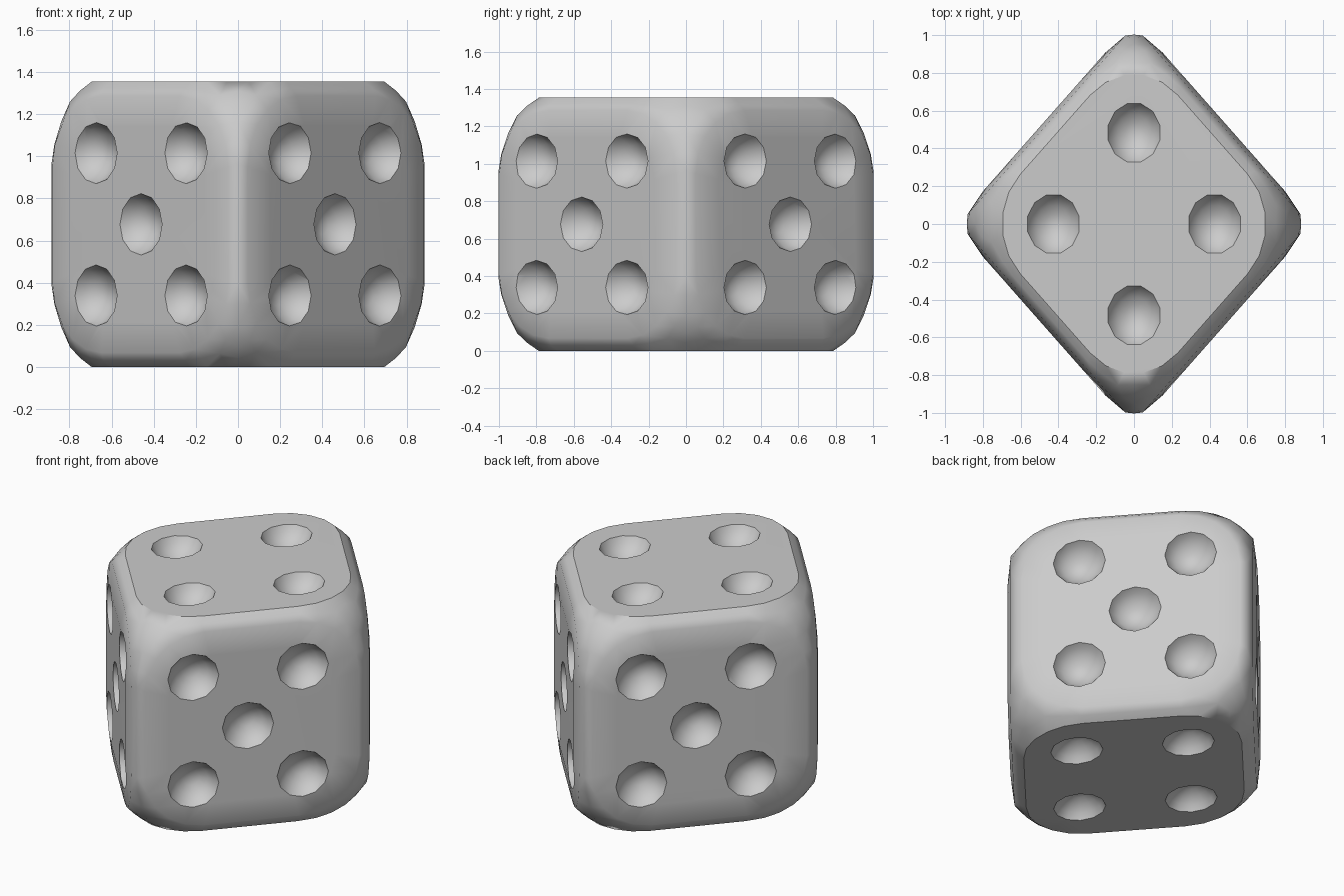
import bpy, bmesh, math
from itertools import permutations, product
from mathutils import Vector, Matrix

if "Cube" in bpy.data.objects:
    bpy.data.objects.remove(bpy.data.objects["Cube"])

# Skewed die: a unit cube (-1..1) mapped onto a diamond footprint
A, B, H = 0.927, 1.05, 0.677
SKEW = Matrix(((A / 2, -A / 2, 0, 0), (B / 2, B / 2, 0, 0), (0, 0, H, H), (0, 0, 0, 1)))
BULGE = 1.028  # side faces are slightly domed


def on_face(axis, sign, u, v, w=1.0):
    p = [0, 0, 0]
    p[axis], p[(axis + 1) % 3], p[(axis + 2) % 3] = sign * w, u, v
    return Vector(p)


def add_object(name, bm):
    bmesh.ops.transform(bm, matrix=SKEW, verts=bm.verts)
    bmesh.ops.recalc_face_normals(bm, faces=bm.faces)
    me = bpy.data.meshes.new(name)
    bm.to_mesh(me)
    bm.free()
    ob = bpy.data.objects.new(name, me)
    bpy.context.collection.objects.link(ob)
    return ob


def ring(inset, rad, steps):
    """Outline of a rounded square."""
    for su, sv in product((1, -1), repeat=2):
        for i in range(steps + 1):
            a = math.pi / 2 * i / steps
            yield (su * (inset - rad + rad * math.cos(a)),
                   sv * (inset - rad + rad * math.sin(a)))


FACES = list(product(range(3), (1, -1)))

# Body: hull of six rounded square panels plus softened edges and corners
pts = set()
for axis, sign in FACES:
    for u, v in ring(0.90, 0.5, 5):
        pts.add(tuple(round(c, 5) for c in on_face(axis, sign, u, v)))
    if axis != 2:
        for u, v in ring(0.7, 0.35, 3):
            pts.add(tuple(round(c, 5) for c in on_face(axis, sign, u, v, BULGE)))
soft = [(.955, .955, .42), (.94, .94, .56), (.905, .905, .72), (.86, .86, .86),
        (.81, .81, .935)]
for s in soft:
    for p in set(permutations(s)):
        for sg in product((1, -1), repeat=3):
            pts.add(tuple(a * b for a, b in zip(p, sg)))
bm = bmesh.new()
for p in sorted(pts):
    bm.verts.new(p)
bmesh.ops.convex_hull(bm, input=bm.verts)
bmesh.ops.delete(bm, geom=[v for v in bm.verts if not v.link_faces], context='VERTS')
bmesh.ops.dissolve_limit(bm, angle_limit=0.01, verts=bm.verts, edges=bm.edges)
die = add_object("die_body", bm)

# Pips: shallow bowls, four on top and bottom, five on each side
RIM, DEPTH = 0.217, 0.15
R = (RIM ** 2 + DEPTH ** 2) / (2 * DEPTH)
bm = bmesh.new()
for axis, sign in FACES:
    du, dv, w = [(.46, .5, BULGE), (.5, .46, BULGE), (.46, .46, 1.0)][axis]
    ou, ov = [(.035 * sign, 0), (0, .035 * sign), (0, 0)][axis]
    spots = list(product((du, -du), (dv, -dv)))
    if axis != 2:
        spots.append((0, 0))
    turn = Vector((0, 0, 1)).rotation_difference(on_face(axis, 1, 0, 0)).to_matrix().to_4x4()
    for u, v in spots:
        m = Matrix.Translation(on_face(axis, sign, u + ou, v + ov, w + R - DEPTH)) @ turn
        bmesh.ops.create_uvsphere(bm, u_segments=12, v_segments=10, radius=R, matrix=m)
cutter = add_object("pip_cutter", bm)
cutter.hide_render = True

# Carve the pips and shade, keeping the panels flat
mod = die.modifiers.new("pips", 'BOOLEAN')
mod.operation, mod.solver, mod.object = 'DIFFERENCE', 'EXACT', cutter
bpy.context.view_layer.objects.active = die
die.select_set(True)
bpy.ops.object.modifier_apply(modifier=mod.name)
bpy.data.objects.remove(cutter, do_unlink=True)
bpy.ops.object.shade_smooth_by_angle(angle=math.radians(36))
normals = die.modifiers.new("flat_panels", 'WEIGHTED_NORMAL')
normals.keep_sharp = True
